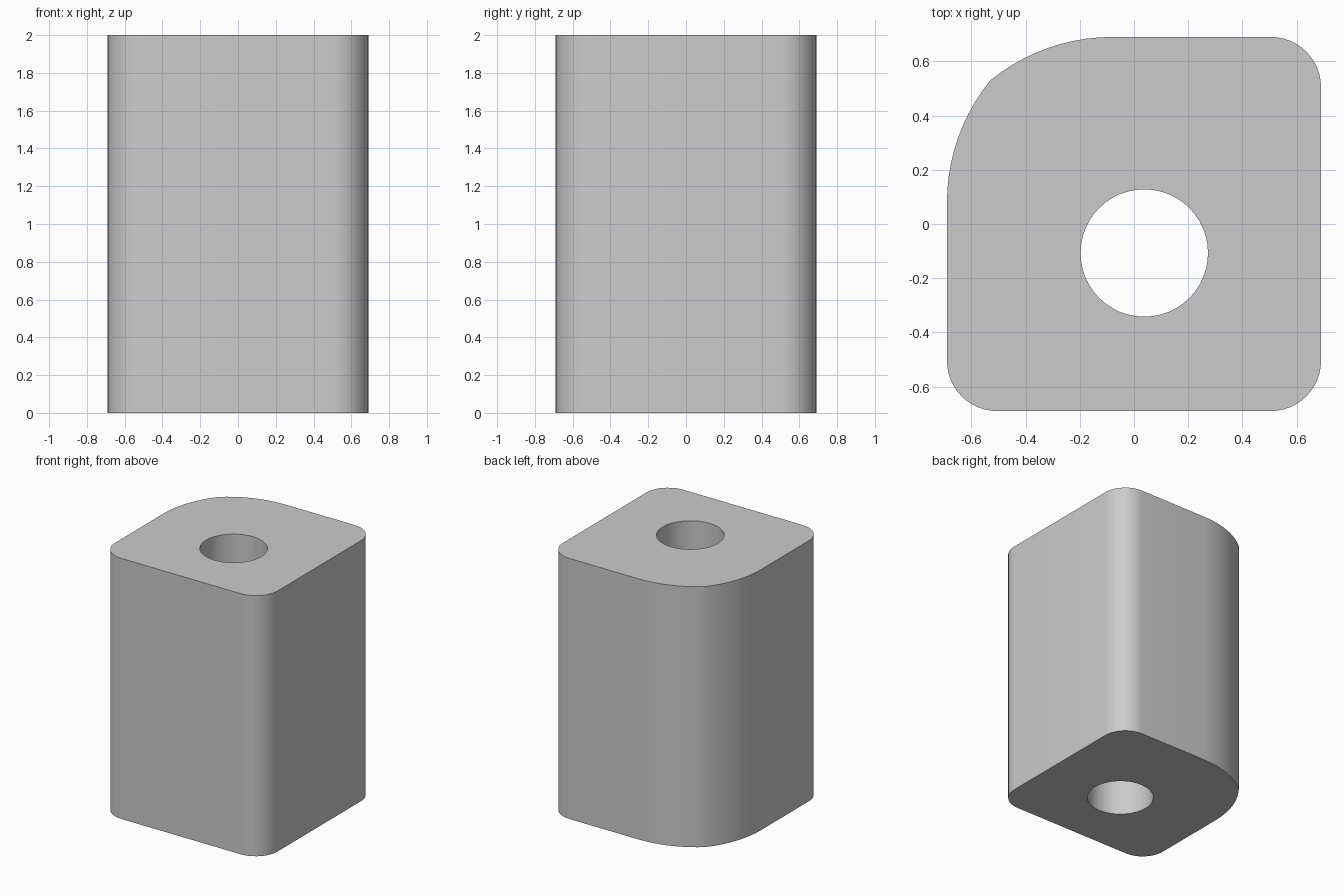
import bpy, bmesh
from math import sin, cos, radians

cube = bpy.data.objects.get("Cube")
if cube:
    bpy.data.objects.remove(cube, do_unlink=True)

HALF, HEIGHT = 0.69, 2.0
CORNER = 0.185               # radius of the three small corners
BIG = 0.713                  # radius of the two arcs of the large corner
HOLE_X, HOLE_Y, HOLE_R = 0.038, -0.107, 0.235


def arc(cx, cy, r, start, end, steps):
    angles = [radians(start + (end - start) * i / steps) for i in range(steps + 1)]
    return [(cx + r * cos(a), cy + r * sin(a)) for a in angles]


# Outline, counter-clockwise: small corners, then two arcs meeting at a soft ridge
c = HALF - CORNER
b = HALF - BIG
outline = arc(c, -c, CORNER, -90, 0, 12)
outline += arc(c, c, CORNER, 0, 90, 12)
outline += arc(-0.08, b, BIG, 90, 129, 10)
outline += arc(-b, 0.08, BIG, 141, 180, 10)
outline += arc(-c, -c, CORNER, 180, 270, 12)
hole = arc(HOLE_X, HOLE_Y, HOLE_R, 0, 360, 48)[:-1]

# Block with a round bore running right through
bm = bmesh.new()
cap_edges = {0: [], HEIGHT: []}
for loop in (outline, hole):
    rings = {}
    for z in cap_edges:
        rings[z] = [bm.verts.new((x, y, z)) for x, y in loop]
    low, high = rings[0], rings[HEIGHT]
    for i in range(len(loop)):
        j = (i + 1) % len(loop)
        wall = bm.faces.new((low[i], low[j], high[j], high[i]))
        cap_edges[0].append(wall.edges[0])
        cap_edges[HEIGHT].append(wall.edges[2])
for z, edges in cap_edges.items():
    bmesh.ops.triangle_fill(bm, edges=edges, use_beauty=True, normal=(0, 0, 1))
bmesh.ops.recalc_face_normals(bm, faces=bm.faces[:])
mesh = bpy.data.meshes.new("bored_block")
bm.to_mesh(mesh)
bm.free()

block = bpy.data.objects.new("bored_block", mesh)
bpy.context.collection.objects.link(block)

# Plain grey finish
grey = bpy.data.materials.new("light_grey")
grey.use_nodes = True
colour = (0.6, 0.6, 0.6, 1)
grey.diffuse_color = colour
grey.node_tree.nodes["Principled BSDF"].inputs["Base Color"].default_value = colour
mesh.materials.append(grey)

# Smooth curved walls, crisp rims
bpy.ops.object.select_all(action="DESELECT")
block.select_set(True)
bpy.context.view_layer.objects.active = block
bpy.ops.object.shade_smooth_by_angle(angle=radians(30))
